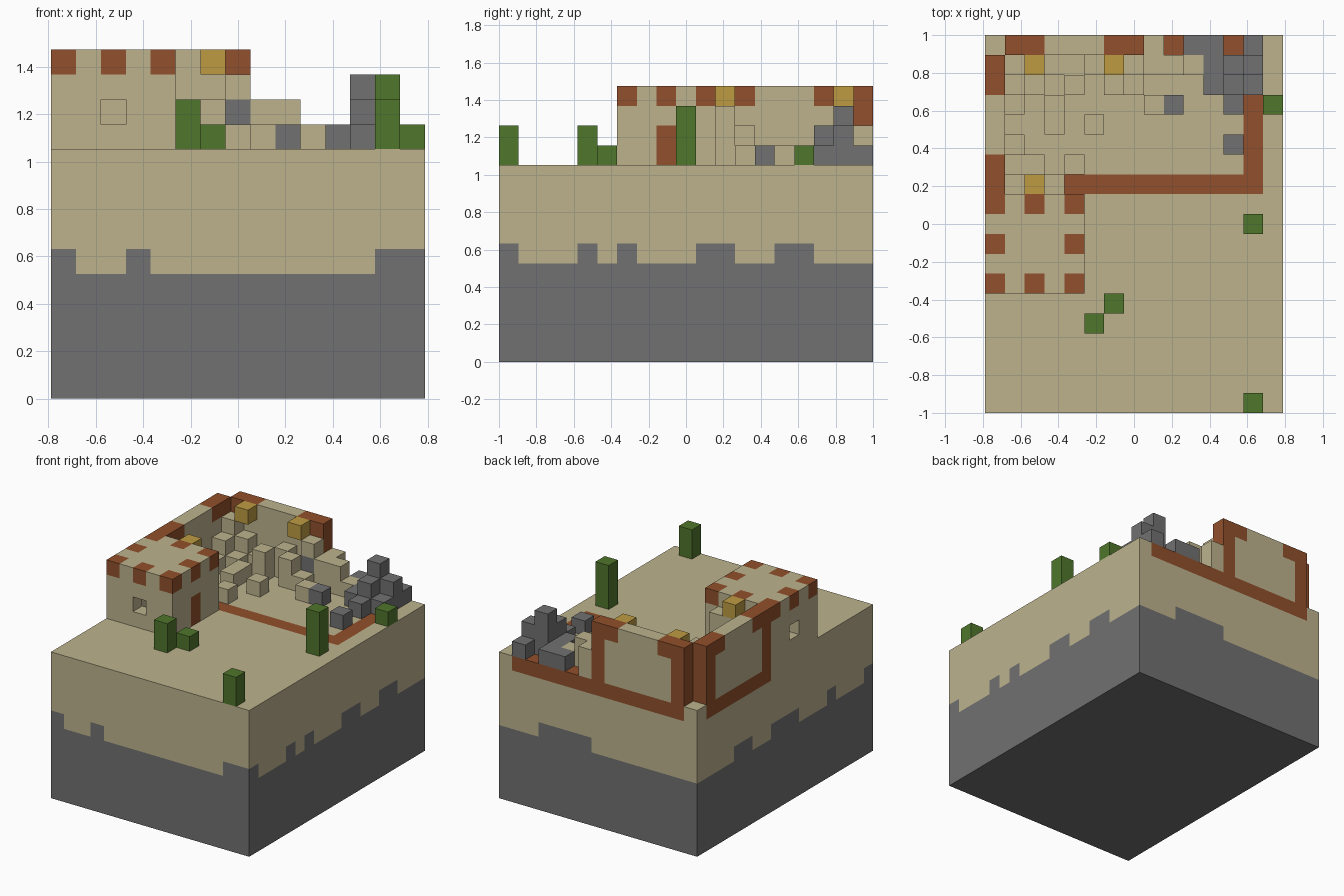
import bpy, bmesh
from mathutils import Vector

cube = bpy.data.objects.get("Cube")
if cube:
    bpy.data.objects.remove(cube, do_unlink=True)

NX, NY = 15, 19
U = 2 / NY      # edge of one block
G = 10          # ground level in blocks


def material(name, rgb):
    m = bpy.data.materials.new(name)
    m.use_nodes = True
    m.diffuse_color = (*rgb, 1)
    bsdf = next(n for n in m.node_tree.nodes if n.type == 'BSDF_PRINCIPLED')
    bsdf.inputs["Base Color"].default_value = (*rgb, 1)
    return m


COLOURS = {
    "sand": material("sand", (0.51, 0.45, 0.27)),
    "stone": material("stone grey", (0.165, 0.165, 0.165)),
    "timber": material("timber red", (0.285, 0.08, 0.025)),
    "leaf": material("cactus green", (0.08, 0.18, 0.025)),
    "lamp": material("lamp gold", (0.51, 0.33, 0.055)),
}
NAMES = list(COLOURS)
cells = {}      # (i, j, k) -> (part, colour); later fills replace earlier ones


def fill(part, colour, i, j, k):
    """Fill a block range; each axis is one index or a (first, last) pair."""
    span = lambda r: range(r[0], r[1] + 1) if isinstance(r, tuple) else (r,)
    for a in span(i):
        for b in span(j):
            for c in span(k):
                cells[a, b, c] = (part, colour)


def pile(part, colour, i, j, height):
    fill(part, colour, i, j, (G, G + height - 1))


# Ground: stone below, sand above, with a stepped seam round the sides
fill("ground", "stone", (0, NX - 1), (0, NY - 1), (0, 4))
fill("ground", "sand", (0, NX - 1), (0, NY - 1), (5, G - 1))
for i in (0, 3, (13, 14)):
    fill("ground", "stone", i, 0, 5)
for j in (4, 6, (10, 11), (14, 15)):
    fill("ground", "stone", 14, j, 5)
fill("ground", "stone", (8, 11), 18, 5)
for j in (4, (8, 10), (13, 14)):
    fill("ground", "stone", 0, j, 5)

# Timber foundation outline sunk into the ground
for i, j in (((0, 13), 11), ((1, 13), 18), (13, (11, 18)), (0, (11, 17))):
    fill("foundation", "timber", i, j, G - 1)

# Standing side wall and back wall with timber frames
fill("side_wall", "sand", 0, (11, 17), (G, 13))
fill("back_wall", "sand", (1, 7), 18, (G, 13))
for j in (11, 17):
    fill("side_wall", "timber", 0, j, (G, 13))
for j in (12, 16):
    fill("side_wall", "timber", 0, j, 13)
for i in (1, 7):
    fill("back_wall", "timber", i, 18, (G, 13))
for i in (2, 6):
    fill("back_wall", "timber", i, 18, 13)

# Tower: hollow, flat roof, timber studs, door and two windows
fill("tower", "sand", (0, 4), (6, 10), (G, 13))
for i in (1, 2, 3):
    for j in (7, 8, 9):
        for k in (10, 11, 12):
            del cells[i, j, k]
for i in (0, 2, 4):
    for j in (6, 8, 10):
        if (i, j) != (2, 8):
            fill("tower", "timber", i, j, 13)
fill("tower_door", "timber", 4, 8, (G, 11))
for window in ((2, 6, 11), (0, 8, 11)):
    del cells[window]

# Sand rubble inside the ruin
for i, j, h in ((1, 17, 3), (2, 17, 2), (3, 17, 1), (4, 17, 1), (5, 17, 2), (6, 17, 1),
                ((8, 9), 17, 2), (10, 17, 1), (8, 18, 2), (1, 16, 2), (2, 16, 1),
                (4, 16, 2), (6, 16, 2), (7, 16, 1), (1, 15, 1), (3, 15, 1),
                (3, 14, 1), (5, 14, 1), (1, 13, 1), (1, 12, 2), (2, 12, 2),
                (4, 12, 1), ((1, 3), 11, 3), (8, 15, 1)):
    pile("sand_rubble", "sand", i, j, h)

# Broken pillar with a stone course
pile("pillar", "sand", 7, 17, 3)
fill("pillar", "stone", 7, 17, 11)

# Stone rubble in the back corner
for i, j, h in (((10, 11), 18, 1), (13, 18, 1), (11, 17, 1), (12, 17, 3), (13, 17, 2),
                (11, 16, 1), (12, 16, 2), (13, 16, 1), (12, 15, 1), (12, 13, 1),
                (9, 15, 1)):
    pile("stone_rubble", "stone", i, j, h)

# Lamps
for i, j in ((2, 17), (6, 17), (2, 11)):
    fill("lamps", "lamp", i, j, 13)

# Cacti
for i, j, h in ((13, 9, 3), (14, 15, 1), (5, 4, 2), (6, 5, 1), (13, 0, 2)):
    pile("cacti", "leaf", i, j, h)


def build(part):
    """Mesh the exposed block faces of one part and merge flat areas."""
    bm = bmesh.new()
    for cell, (owner, colour) in cells.items():
        if owner != part:
            continue
        for axis in range(3):
            for side in (0, 1):
                near = list(cell)
                near[axis] += 2 * side - 1
                if tuple(near) in cells:
                    continue
                base = Vector(cell)
                base[axis] += side
                a, b = Vector(), Vector()
                a[(axis + 1) % 3] = b[(axis + 2) % 3] = 1
                quad = [base, base + a, base + a + b, base + b]
                if not side:
                    quad.reverse()
                face = bm.faces.new([bm.verts.new(p) for p in quad])
                face.material_index = NAMES.index(colour)
    bmesh.ops.remove_doubles(bm, verts=bm.verts[:], dist=0.001)
    bmesh.ops.dissolve_limit(bm, angle_limit=0.01, verts=bm.verts[:],
                             edges=bm.edges[:], delimit={'MATERIAL'})
    for v in bm.verts:
        v.co = (v.co - Vector((NX / 2, NY / 2, 0))) * U
    mesh = bpy.data.meshes.new(part)
    for m in COLOURS.values():
        mesh.materials.append(m)
    bm.to_mesh(mesh)
    bm.free()
    bpy.context.collection.objects.link(bpy.data.objects.new(part, mesh))


for part in sorted({owner for owner, _ in cells.values()}):
    build(part)
